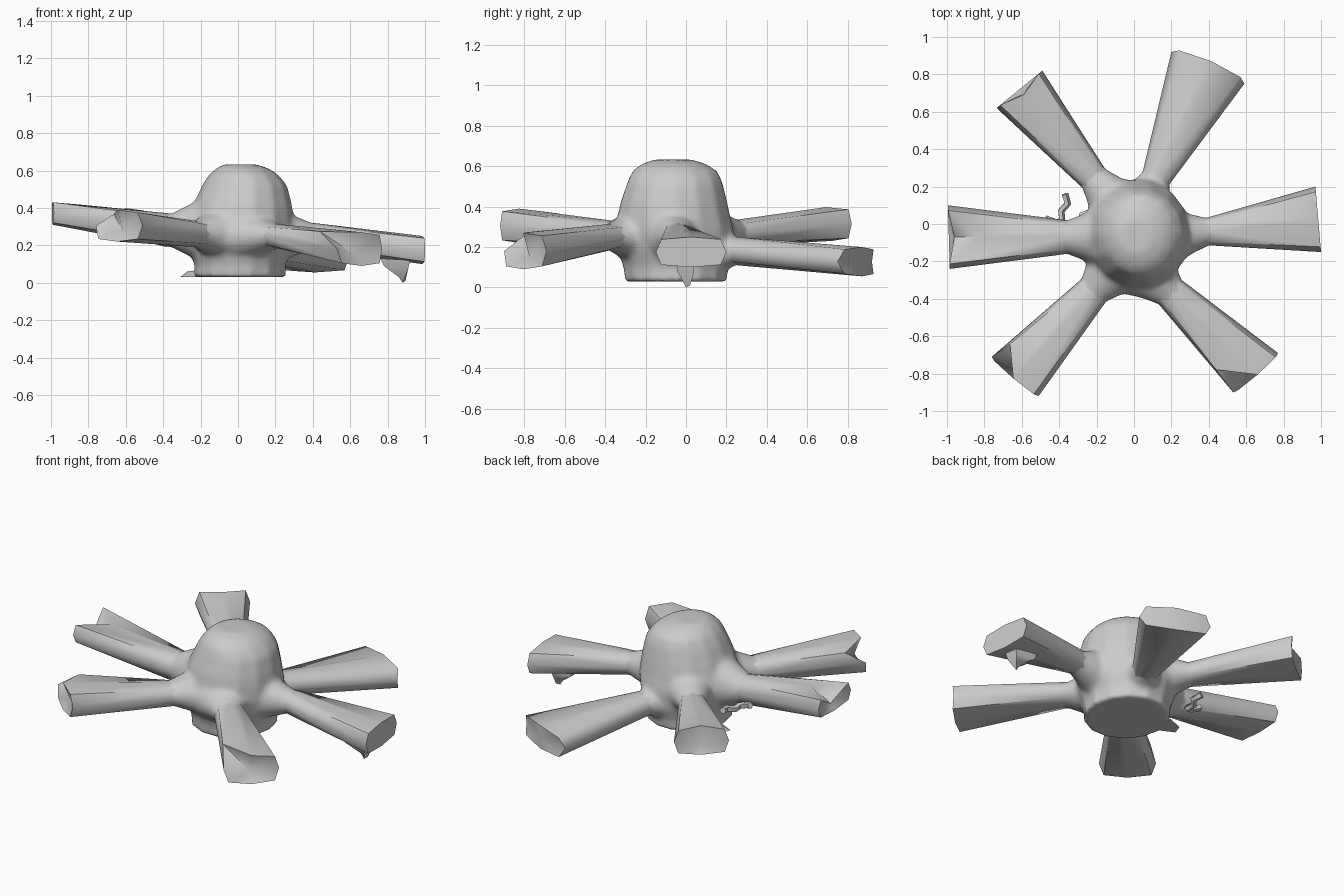
import bpy, bmesh, math
from mathutils import Vector

if "Cube" in bpy.data.objects:
    bpy.data.objects.remove(bpy.data.objects["Cube"])

grey = bpy.data.materials.new("plain grey")
grey.diffuse_color = (0.6, 0.6, 0.6, 1)
grey.use_nodes = True
grey.node_tree.nodes["Principled BSDF"].inputs["Base Color"].default_value = grey.diffuse_color


def shade(ob, angle):
    bpy.ops.object.select_all(action='DESELECT')
    ob.select_set(True)
    bpy.context.view_layer.objects.active = ob
    bpy.ops.object.shade_smooth_by_angle(angle=math.radians(angle))


def add_object(name, bm):
    me = bpy.data.meshes.new(name)
    bm.to_mesh(me)
    bm.free()
    me.materials.append(grey)
    ob = bpy.data.objects.new(name, me)
    bpy.context.collection.objects.link(ob)
    return ob


def skin(bm, rings, tip_centre=None):
    """Skin equal-length rings into a closed solid."""
    loops = [[bm.verts.new(p) for p in r] for r in rings]
    n = len(loops[0])
    for a, b in zip(loops, loops[1:]):
        for i in range(n):
            j = (i + 1) % n
            bm.faces.new((a[i], a[j], b[j], b[i]))
    bm.faces.new(loops[0][::-1])
    if tip_centre is None:
        bm.faces.new(loops[-1])
    else:
        c = bm.verts.new(tip_centre)
        for i in range(n):
            bm.faces.new((loops[-1][i], loops[-1][(i + 1) % n], c))
    bmesh.ops.recalc_face_normals(bm, faces=bm.faces)


def loft(name, rings, tip_centre=None, angle=58):
    bm = bmesh.new()
    skin(bm, rings, tip_centre)
    ob = add_object(name, bm)
    shade(ob, angle)
    return ob


def ring(centre, half, height, power=1.0, n=8):
    """Rounded section spanned by a sideways vector and a height."""
    pts = []
    for k in range(n):
        c, s = math.cos(k * math.tau / n), math.sin(k * math.tau / n)
        u = math.copysign(abs(c) ** power, c) if abs(c) > 1e-6 else 0
        v = math.copysign(abs(s) ** power, s) if abs(s) > 1e-6 else 0
        pts.append(centre + half * u + Vector((0, 0, height * v)))
    return pts


# Arms: name, neck, neck size, tip corners, tip z range, notched point, notch depth, tip bulge
ARMS = [
    ("right_arm", (0.40, -0.04, 0.25), (0.075, 0.07), (0.97, 0.20), (1.0, -0.15), (0.10, 0.25), 2, 0, 0),
    ("back_right_arm", (0.12, 0.25, 0.18), (0.08, 0.07), (0.20, 0.92), (0.59, 0.75), (0.055, 0.20), 2, 0, 0.04),
    ("back_left_arm", (-0.22, 0.25, 0.27), (0.08, 0.065), (-0.49, 0.82), (-0.735, 0.62), (0.23, 0.40), 2, 0.06, 0),
    ("left_arm", (-0.36, -0.07, 0.28), (0.09, 0.09), (-0.995, 0.10), (-0.985, -0.24), (0.31, 0.44), 2, 0.24, 0),
    ("front_left_arm", (-0.22, -0.36, 0.26), (0.09, 0.07), (-0.76, -0.71), (-0.51, -0.92), (0.22, 0.39), 1, 0.2, 0.015),
    ("front_right_arm", (0.20, -0.37, 0.25), (0.09, 0.065), (0.77, -0.69), (0.53, -0.90), (0.09, 0.27), 3, 0.26, 0.015),
]

# Hub: squat dome (z, centre x, centre y, radius x, radius y)
PROFILE = [(0.03, 0.01, -0.05, 0.245, 0.255), (0.10, 0.01, -0.05, 0.245, 0.265),
           (0.18, 0.01, -0.05, 0.275, 0.29), (0.27, 0.015, -0.055, 0.29, 0.30),
           (0.35, 0.02, -0.06, 0.28, 0.285), (0.42, 0.025, -0.06, 0.265, 0.27),
           (0.52, 0.035, -0.055, 0.23, 0.24), (0.575, 0.03, -0.055, 0.19, 0.215),
           (0.61, 0.025, -0.06, 0.145, 0.165), (0.633, 0.01, -0.065, 0.09, 0.095)]
SEG = 14
body = bmesh.new()
skin(body, [[(cx + rx * math.cos(k * math.tau / SEG), cy + ry * math.sin(k * math.tau / SEG), z)
             for k in range(SEG)] for z, cx, cy, rx, ry in PROFILE])

for name, neck, (w, h), tip_a, tip_b, (lo, hi), notch_at, notch, bulge in ARMS:
    neck = Vector(neck)
    a, b = Vector((*tip_a, 0)), Vector((*tip_b, 0))
    tip = (a + b) / 2 + Vector((0, 0, (lo + hi) / 2))
    axis = tip - neck
    out = Vector((axis.x, axis.y, 0)).normalized()
    across = Vector((-out.y, out.x, 0))
    if across.dot(a - b) < 0:
        across = -across

    # Flared socket that melts into the hub
    socket = [ring(neck - out * d, across * w * f, h * g, 1, 16)
              for d, f, g in ((0.2, 2.1, 2.1), (0.09, 1.4, 1.5), (0.0, 1.0, 1.0), (-0.05, 0.95, 0.9))]
    for r in socket:
        for p in r:
            p.z = max(p.z, 0.05)
    skin(body, socket)

    # Arm widening to a boxy, bitten-off tip
    end = ring(tip, (a - b) / 2, (hi - lo) / 2, 0.5)
    for k in (1, 2, 3, 5, 6, 7):
        end[k] += out * bulge * (1 if k in (2, 6) else 0.6)
    end[notch_at] -= axis * notch
    centre = tip + out * bulge
    if notch:
        centre = tip - out * 0.03 - Vector((0, 0, 0.03))
    loft(name, [ring(neck - out * 0.06, across * w, h, 0.9), ring(neck, across * w, h, 0.85), end], centre)

# Fuse the dome and sockets, then relax the joints
raw = add_object("hub_blank", body)
mod = raw.modifiers.new("fuse", 'REMESH')
mod.mode = 'VOXEL'
mod.voxel_size = 0.014
fused = raw.evaluated_get(bpy.context.evaluated_depsgraph_get())
bm = bmesh.new()
bm.from_mesh(fused.to_mesh())
upper = [v for v in bm.verts if v.co.z > 0.07]
for _ in range(8):
    bmesh.ops.smooth_vert(bm, verts=upper, factor=0.5, use_axis_x=True, use_axis_y=True, use_axis_z=True)
hub = add_object("hub", bm)
bpy.data.objects.remove(raw)
shade(hub, 50)


# Small loose scraps: base tab, fang under the right arm and a thin curled stem
loft("base_tab", [[(-0.19, -0.06, 0.03), (-0.19, 0.10, 0.03), (-0.19, 0.02, 0.07)],
                  [(-0.31, 0.0, 0.03), (-0.29, 0.06, 0.03), (-0.27, 0.03, 0.06)]])
loft("tip_fang", [[(0.76, -0.05, 0.13), (0.92, -0.05, 0.12), (0.92, 0.04, 0.12), (0.76, 0.04, 0.13)],
                  [(0.78, -0.04, 0.09), (0.91, -0.04, 0.075), (0.91, 0.04, 0.075), (0.78, 0.04, 0.09)],
                  [(0.86, 0.0, 0.03), (0.88, 0.0, 0.0), (0.895, 0.02, 0.01), (0.87, 0.02, 0.04)]])


def tube(name, path, radius):
    rings = []
    for i, p in enumerate(path):
        d = Vector(path[min(i + 1, len(path) - 1)]) - Vector(path[max(i - 1, 0)])
        q = d.to_track_quat('Z', 'Y')
        rings.append([Vector(p) + q @ Vector((radius * math.cos(k * math.tau / 5),
                                              radius * math.sin(k * math.tau / 5), 0)) for k in range(5)])
    return loft(name, rings, angle=60)


tube("curled_stem", [(-0.37, 0.16, 0.23), (-0.355, 0.11, 0.22), (-0.39, 0.07, 0.21),
                     (-0.385, 0.02, 0.21), (-0.42, 0.01, 0.22), (-0.47, 0.03, 0.24)], 0.02)
